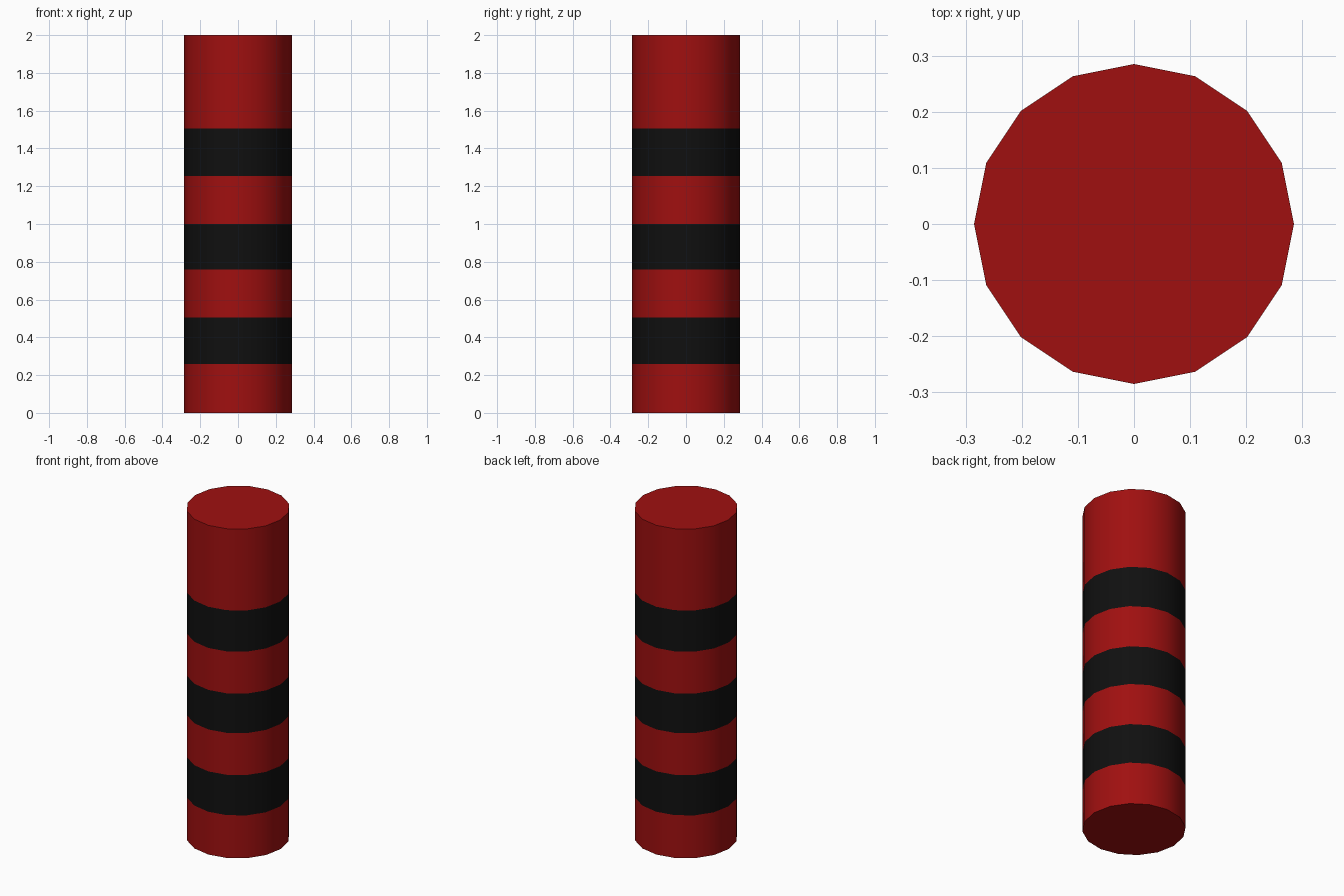
import bpy, bmesh, math

if "Cube" in bpy.data.objects:
    bpy.data.objects.remove(bpy.data.objects["Cube"])

SIDES, RADIUS = 16, 0.285
# ring heights: red and black bands alternate, starting with red
LEVELS = [0.0, 0.26, 0.505, 0.76, 1.0, 1.255, 1.505, 2.0]


def material(name, rgb):
    m = bpy.data.materials.new(name)
    m.diffuse_color = (*rgb, 1.0)
    m.use_nodes = True
    m.node_tree.nodes["Principled BSDF"].inputs["Base Color"].default_value = m.diffuse_color
    return m


# striped post: stacked rings closed by two caps
bm = bmesh.new()
rings = [[bm.verts.new((RADIUS * math.cos(math.tau * i / SIDES),
                        RADIUS * math.sin(math.tau * i / SIDES), z))
          for i in range(SIDES)] for z in LEVELS]
for band, (low, high) in enumerate(zip(rings, rings[1:])):
    for i in range(SIDES):
        j = (i + 1) % SIDES
        face = bm.faces.new((low[i], low[j], high[j], high[i]))
        face.material_index = band % 2
bm.faces.new(rings[0][::-1])
bm.faces.new(rings[-1])

mesh = bpy.data.meshes.new("striped_post")
bm.to_mesh(mesh)
bm.free()
mesh.materials.append(material("dark red", (0.35, 0.005, 0.005)))
mesh.materials.append(material("black", (0.005, 0.005, 0.005)))

post = bpy.data.objects.new("striped_post", mesh)
bpy.context.collection.objects.link(post)
bpy.context.view_layer.objects.active = post
post.select_set(True)
bpy.ops.object.shade_smooth_by_angle(angle=math.radians(30))
